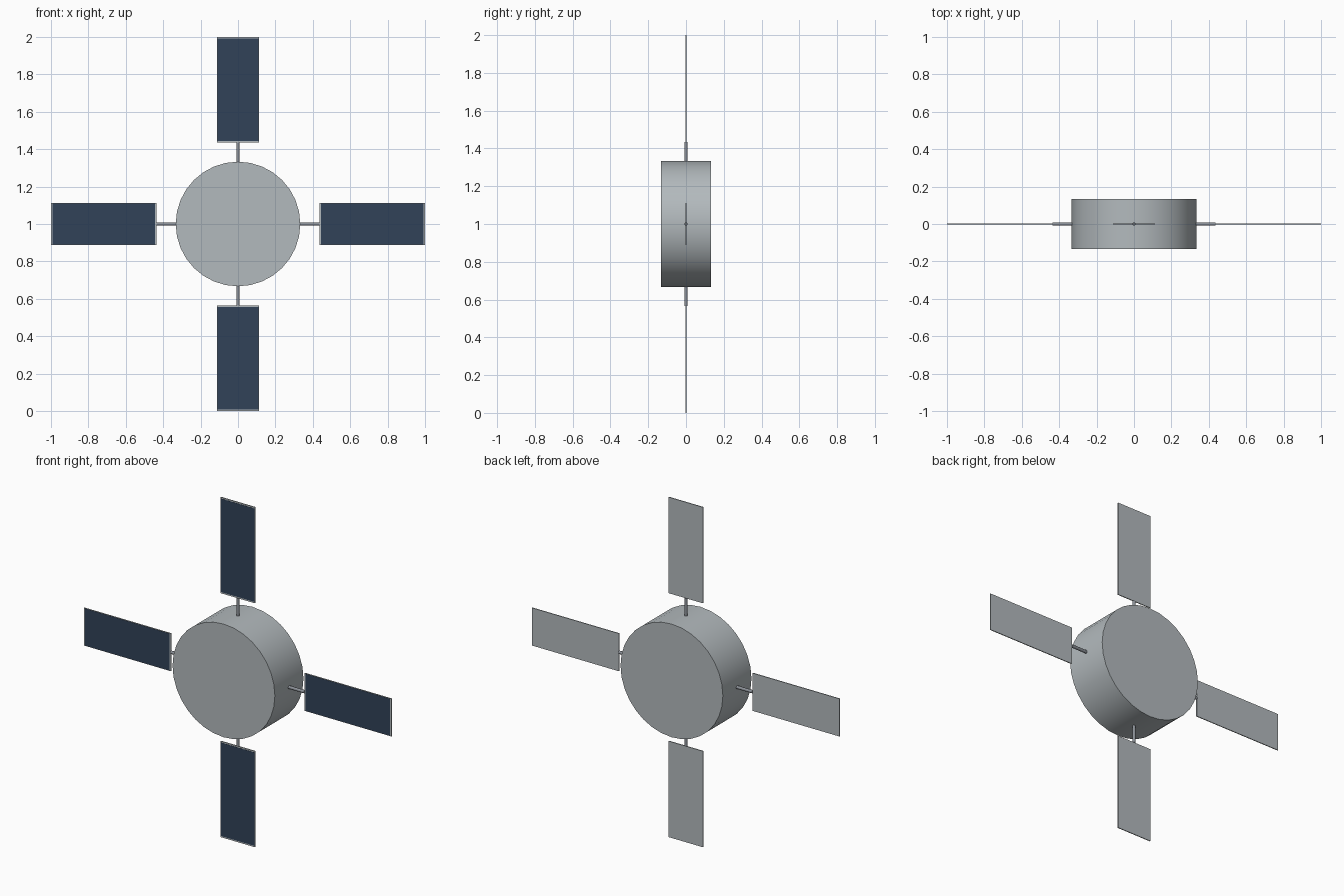
import bpy, math
from mathutils import Matrix, Vector

cube = bpy.data.objects.get("Cube")
if cube:
    bpy.data.objects.remove(cube, do_unlink=True)


def material(name, rgb):
    m = bpy.data.materials.new(name)
    m.use_nodes = True
    m.diffuse_color = (*rgb, 1)
    m.node_tree.nodes["Principled BSDF"].inputs["Base Color"].default_value = (*rgb, 1)
    return m


hull_grey = material("hull_grey", (0.45, 0.49, 0.51))
boom_grey = material("boom_grey", (0.26, 0.28, 0.31))
cell_blue = material("cell_blue", (0.031, 0.054, 0.098))

CENTRE = Matrix.Translation((0, 0, 1))


def place(name, mat, turn):
    ob = bpy.context.object
    ob.name = name
    ob.data.materials.append(mat)
    ob.data.transform(CENTRE @ turn @ ob.matrix_basis)
    ob.matrix_basis = Matrix()
    return ob


def cylinder(name, mat, turn, radius, depth, loc, rot, sides):
    bpy.ops.mesh.primitive_cylinder_add(vertices=sides, radius=radius, depth=depth,
                                        location=loc, rotation=rot)
    bpy.context.view_layer.update()
    ob = place(name, mat, turn)
    bpy.ops.object.shade_smooth_by_angle(angle=math.radians(40))
    return ob


def box(name, mat, turn, size, loc):
    bpy.ops.mesh.primitive_cube_add(size=1, location=loc)
    bpy.context.object.scale = size
    bpy.context.view_layer.update()
    return place(name, mat, turn)


# Drum body, its axis running front to back
cylinder("body_drum", hull_grey, Matrix(), 0.333, 0.266, (0, 0, 0),
         (math.pi / 2, 0, 0), 32)

# Four arms: boom, panel and a thin dark cell plate on the front
for i, side in enumerate(("top", "left", "bottom", "right")):
    turn = Matrix.Rotation(i * math.pi / 2, 4, "Y")
    cylinder(side + "_boom", boom_grey, turn, 0.009, 0.135, (0, 0, 0.3675), (0, 0, 0), 12)
    box(side + "_panel", hull_grey, turn, (0.222, 0.005, 0.565), (0, 0, 0.7175))
    box(side + "_solar_cells", cell_blue, turn, (0.217, 0.002, 0.549), (0, -0.0027, 0.7175))
